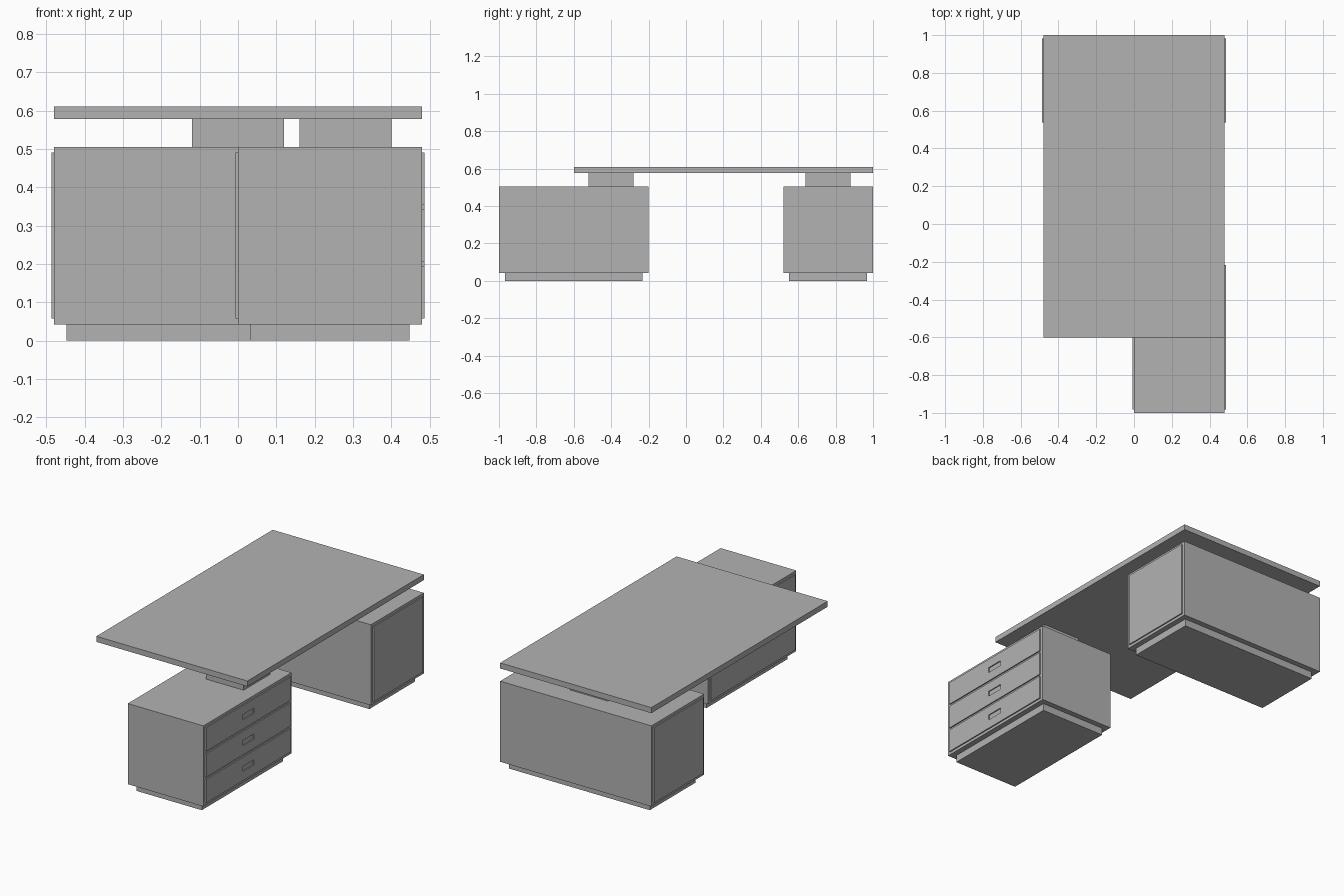
import bpy
import bmesh
from mathutils import Vector

cube = bpy.data.objects.get("Cube")
if cube:
    bpy.data.objects.remove(cube, do_unlink=True)

grey = bpy.data.materials.new("desk_grey")
grey.use_nodes = True
GREY = (0.45, 0.45, 0.45, 1.0)
grey.diffuse_color = GREY
grey.node_tree.nodes["Principled BSDF"].inputs["Base Color"].default_value = GREY


def box(name, x, y, z, recess=None):
    """Box from (min, max) ranges; recess = (half width, half height, depth) in the +x face."""
    bm = bmesh.new()
    bmesh.ops.create_cube(bm, size=1)
    mid = Vector(((x[0] + x[1]) / 2, (y[0] + y[1]) / 2, (z[0] + z[1]) / 2))
    size = (x[1] - x[0], y[1] - y[0], z[1] - z[0])
    bmesh.ops.scale(bm, vec=size, verts=bm.verts)
    if recess:
        half_w, half_h, depth = recess
        for axis, half in ((Vector((0, 1, 0)), half_w), (Vector((0, 0, 1)), half_h)):
            for side in (-1, 1):
                bmesh.ops.bisect_plane(bm, geom=bm.verts[:] + bm.edges[:] + bm.faces[:],
                                       plane_co=axis * half * side, plane_no=axis)
        front = min((f for f in bm.faces if f.normal.x > 0.9),
                    key=lambda f: f.calc_center_median().yz.length)
        bmesh.ops.inset_region(bm, faces=[front], thickness=0.0, depth=0.0)
        bmesh.ops.translate(bm, vec=(-depth, 0, 0), verts=front.verts[:])
    mesh = bpy.data.meshes.new(name)
    bm.to_mesh(mesh)
    bm.free()
    mesh.materials.append(grey)
    obj = bpy.data.objects.new(name, mesh)
    obj.location = mid
    bpy.context.collection.objects.link(obj)
    return obj


BASE, BODY_TOP, TOP_UNDER, TOP = 0.042, 0.505, 0.578, 0.61
PANEL_Z = (0.058, 0.49)
THICK = 0.007


def pedestal(name, x, y, column_x, column_y):
    """Cabinet body on a recessed plinth, with a column carrying the desk top."""
    inset = 0.032
    box(name + "_plinth", (x[0] + inset, x[1] - inset), (y[0] + inset, y[1] - inset), (0, BASE))
    box(name + "_body", x, y, (BASE, BODY_TOP))
    box(name + "_column", column_x, column_y, (BODY_TOP, TOP_UNDER))


# Desk top
box("desk_top", (-0.48, 0.48), (-0.6, 1.0), (TOP_UNDER, TOP))

# Wide rear cabinet with a door at each end
pedestal("rear_cabinet", (-0.48, 0.48), (0.52, 1.0), (-0.12, 0.12), (0.64, 0.88))
door_y = (0.537, 0.983)
box("rear_cabinet_left_door", (0.48, 0.48 + THICK), door_y, PANEL_Z)
box("rear_cabinet_right_door", (-0.48 - THICK, -0.48), door_y, PANEL_Z)

# Front drawer cabinet with a plain panel behind
pedestal("drawer_cabinet", (0.0, 0.48), (-1.0, -0.2), (0.16, 0.40), (-0.52, -0.28))
drawer_y = (-0.983, -0.217)
box("drawer_cabinet_panel", (-THICK, 0.0), drawer_y, PANEL_Z)

# Three drawer fronts with recessed pulls
gap = 0.013
height = (PANEL_Z[1] - PANEL_Z[0] - 2 * gap) / 3
for i in range(3):
    z0 = PANEL_Z[0] + i * (height + gap)
    box(f"drawer_front_{i + 1}", (0.48, 0.48 + THICK), drawer_y, (z0, z0 + height),
        recess=(0.05, 0.015, 0.006))
